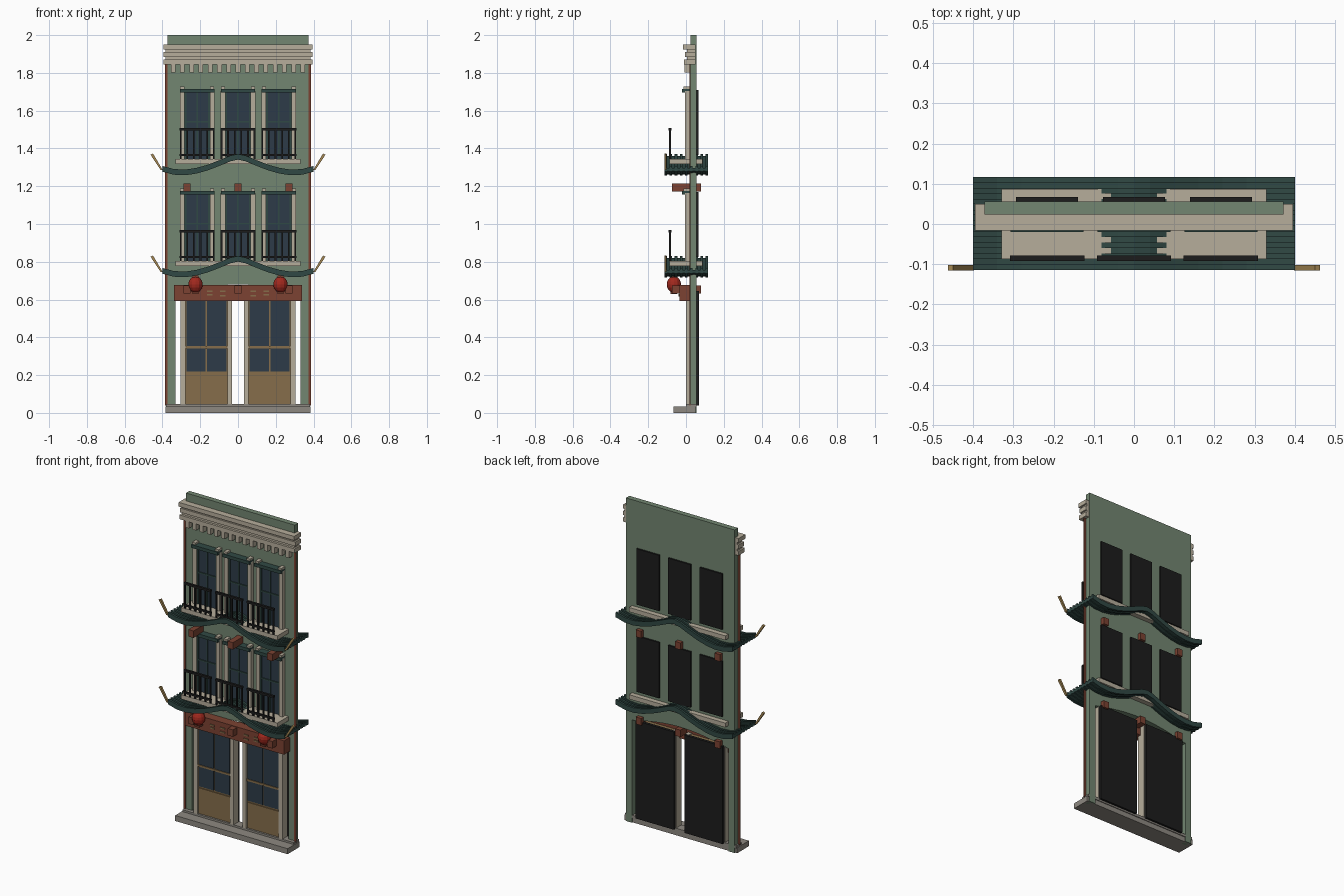
import bpy
import bmesh
from math import cos, pi

cube = bpy.data.objects.get("Cube")
if cube:
    bpy.data.objects.remove(cube)


def material(name, r, g, b):
    m = bpy.data.materials.new(name)
    m.use_nodes = True
    m.diffuse_color = (r, g, b, 1)
    m.node_tree.nodes["Principled BSDF"].inputs["Base Color"].default_value = (r, g, b, 1)
    return m


GREEN = material("sage_wall", 0.17, 0.24, 0.165)
CREAM = material("cream_trim", 0.47, 0.42, 0.33)
TEAL = material("dark_teal", 0.03, 0.066, 0.058)
BLACK = material("black", 0.012, 0.012, 0.012)
GLASS = material("blue_glass", 0.026, 0.044, 0.065)
WOOD = material("tan_wood", 0.24, 0.155, 0.07)
BRICK = material("red_brown", 0.2, 0.055, 0.032)
RED = material("lantern_red", 0.36, 0.022, 0.013)
STONE = material("grey_stone", 0.27, 0.25, 0.22)
GOLD = material("gold", 0.38, 0.25, 0.09)


def finish(name, bm, mat):
    bmesh.ops.recalc_face_normals(bm, faces=bm.faces)
    mesh = bpy.data.meshes.new(name)
    bm.to_mesh(mesh)
    bm.free()
    mesh.materials.append(mat)
    ob = bpy.data.objects.new(name, mesh)
    bpy.context.collection.objects.link(ob)
    return ob


def prism(name, outline, y0, y1, mat):
    """Extrude an x-z outline from y0 to y1."""
    bm = bmesh.new()
    face = bm.faces.new([bm.verts.new((x, y0, z)) for x, z in outline])
    side = bmesh.ops.extrude_face_region(bm, geom=[face])["geom"]
    verts = [v for v in side if isinstance(v, bmesh.types.BMVert)]
    bmesh.ops.translate(bm, verts=verts, vec=(0, y1 - y0, 0))
    return finish(name, bm, mat)


def box(name, x0, x1, y0, y1, z0, z1, mat):
    return prism(name, [(x0, z0), (x1, z0), (x1, z1), (x0, z1)], y0, y1, mat)


def bar(name, x, width, y0, y1, z0, z1, mat):
    return box(name, x - width / 2, x + width / 2, y0, y1, z0, z1, mat)


# Wall with a wide, shallow arched doorway
arch = [(0.33 * k / 6, 0.635 + 0.045 * cos(k / 6 * pi / 2)) for k in range(6, -7, -1)]
prism("wall", [(-0.372, 0), (-0.372, 2), (0.372, 2), (0.372, 0), (0.33, 0)] + arch + [(-0.33, 0)],
      0.023, 0.056, GREEN)
for s in (-1, 1):
    bar("corner_strip", s * 0.379, 0.013, 0.018, 0.024, 0.04, 1.845, BRICK)

# Doorstep
bar("doorstep", 0, 0.77, -0.065, 0.05, 0, 0.034, STONE)
bar("threshold", 0, 0.76, 0, 0.055, 0.03, 0.046, STONE)

# Cornice
bar("cornice_back", 0, 0.77, 0.004, 0.05, 1.845, 1.945, CREAM)
for z, y in ((1.845, -0.01), (1.885, -0.004), (1.925, -0.016)):
    bar("cornice_band", 0, 0.79, y, 0.05, z, z + 0.026, CREAM)
for i in range(15):
    bar("dentil", (i - 7) * 0.049, 0.024, -0.008, 0.03, 1.803, 1.846, CREAM)


def window(x, z):
    """Framed window; z is the balcony floor level."""
    bar("window_glass", x, 0.14, 0.01, 0.024, z, z + 0.355, GLASS)
    bar("window_back", x, 0.154, 0.05, 0.067, z + 0.02, z + 0.365, BLACK)
    for s in (-1, 1):
        bar("window_post", x + s * 0.079, 0.025, -0.004, 0.024, z, z + 0.36, CREAM)
        bar("window_sash", x + s * 0.062, 0.009, 0.004, 0.02, z, z + 0.355, TEAL)
        bar("post_cap", x + s * 0.079, 0.022, -0.012, 0.024, z + 0.37, z + 0.382, CREAM)
    bar("window_mullion", x, 0.008, 0.004, 0.02, z, z + 0.355, TEAL)
    bar("window_crossbar", x, 0.13, 0.004, 0.02, z + 0.192, z + 0.2, TEAL)
    bar("window_head", x, 0.182, -0.02, 0.024, z + 0.35, z + 0.37, TEAL)


def railing(x, z):
    bar("top_rail", x, 0.185, -0.092, -0.078, z + 0.15, z + 0.163, BLACK)
    bar("bottom_rail", x, 0.185, -0.09, -0.08, z + 0.015, z + 0.026, BLACK)
    for i in range(6):
        bar("baluster", x + (i - 2.5) * 0.035, 0.009, -0.0895, -0.0805, z, z + 0.155, BLACK)


# Curved eave profile, measured from the balcony floor level
HALF = [(0, 0.012), (0.04, 0.003), (0.1, -0.022), (0.16, -0.045), (0.22, -0.062),
        (0.28, -0.071), (0.34, -0.068), (0.4, -0.052)]
CURVE = [(-x, h) for x, h in HALF[:0:-1]] + HALF


def eave_strip(name, z, low, high, y0, y1):
    top = [(x, z + h + high) for x, h in CURVE]
    under = [(x, z + h + low) for x, h in reversed(CURVE)]
    prism(name, top + under, y0, y1, TEAL)


def storey(z):
    eave_strip("eave", z, -0.012, 0.004, -0.114, 0.117)
    for i in range(9):
        y = -0.114 + i * 0.0272
        eave_strip("eave_rib", z, -0.016, 0.014, y, y + 0.0134)
    for s in (-1, 1):
        prism("eave_horn", [(s * 0.398, z - 0.06), (s * 0.41, z - 0.058),
                            (s * 0.463, z + 0.022), (s * 0.45, z + 0.028)],
              -0.115, -0.102, GOLD)
    bar("balcony_floor", 0, 0.66, -0.087, 0.087, z - 0.027, z, CREAM)
    for x in (-0.216, 0, 0.216):
        window(x, z)
        railing(x, z)
    for x in (-0.27, 0, 0.27):
        bar("bracket", x, 0.036, -0.075, 0.08, z - 0.173, z - 0.13, BRICK)


# Two upper storeys; the upper eave hangs over the lower windows
UPPER, LOWER = 1.345, 0.805
storey(UPPER)
storey(LOWER)


def door(x):
    bar("door_leaf", x, 0.235, 0.012, 0.05, 0.046, 0.64, WOOD)
    bar("door_back", x, 0.262, 0.05, 0.068, 0.04, 0.645, BLACK)
    for s in (-1, 1):
        bar("door_post", x + s * 0.124, 0.025, 0, 0.05, 0.046, 0.645, CREAM)
        bar("door_glass", x + s * 0.055, 0.102, 0.006, 0.014, 0.218, 0.6, GLASS)
    bar("door_crossbar", x, 0.225, 0.002, 0.012, 0.341, 0.353, WOOD)
    bar("door_panel", x, 0.215, 0.006, 0.014, 0.07, 0.208, WOOD)


door(-0.167)
door(0.167)

# Carved beam over the doors
bar("door_beam", 0, 0.68, -0.035, 0.022, 0.592, 0.678, BRICK)
for s in (-1, 1):
    for x, z in ((0.08, 0.64), (0.08, 0.615), (0.15, 0.64), (0.15, 0.622)):
        bar("beam_inlay", s * x, 0.03, -0.04, -0.034, z, z + 0.008, WOOD)

# Hanging lanterns
for s in (-1, 1):
    bm = bmesh.new()
    bmesh.ops.create_uvsphere(bm, u_segments=12, v_segments=8, radius=0.038)
    bmesh.ops.scale(bm, vec=(1, 1, 1.15), verts=bm.verts)
    lantern = finish("lantern", bm, RED)
    lantern.location = (s * 0.225, -0.064, 0.68)
    for z in (0.63, 0.718):
        bar("lantern_cap", s * 0.225, 0.034, -0.081, -0.047, z, z + 0.01, BRICK)
